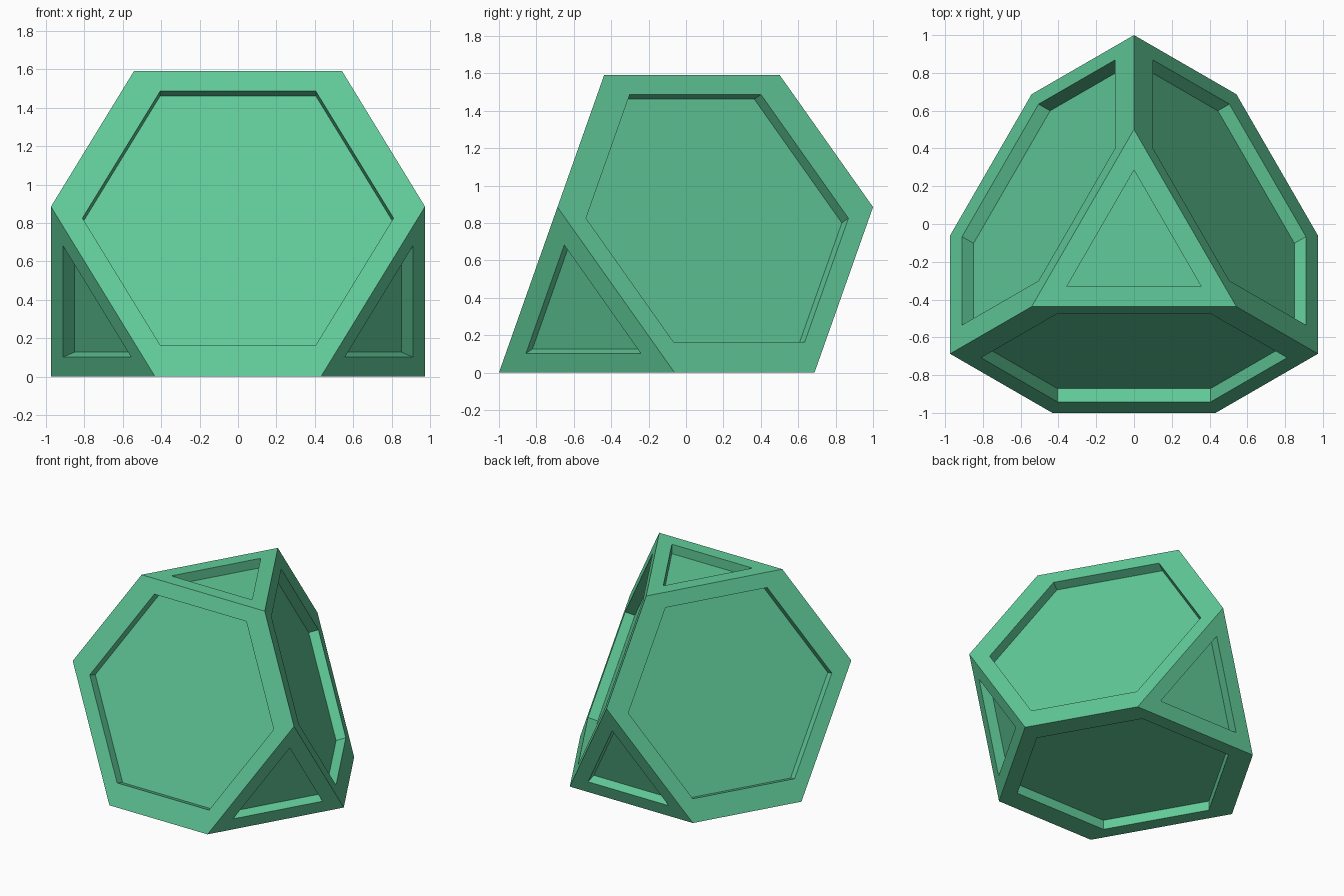
import bpy, bmesh, math
from mathutils import Vector

if "Cube" in bpy.data.objects:
    bpy.data.objects.remove(bpy.data.objects["Cube"])

CUT = 0.3575                      # fraction of each edge removed at a corner
R = 2 / (1.5 - CUT)               # circumradius of the full tetrahedron base
HEIGHT = R * math.sqrt(2)
CY = R / 2 - 1                    # centre line in y
DEPTH = 0.075                     # recess depth
RADIUS = {3: 0.41, 6: 0.81}       # recess radius by number of sides

# Full tetrahedron corners
corners = [Vector((R * math.cos(math.radians(a)), CY + R * math.sin(math.radians(a)), 0))
           for a in (90, 210, 330)]
corners.append(Vector((0, CY, HEIGHT)))

# Truncated tetrahedron: each face is a hexagon, each corner a triangle
bm = bmesh.new()
vert = {(i, j): bm.verts.new(corners[i].lerp(corners[j], CUT))
        for i in range(4) for j in range(4) if i != j}
for k in range(4):
    a, b, c = [i for i in range(4) if i != k]
    bm.faces.new([vert[k, a], vert[k, b], vert[k, c]])
    bm.faces.new([vert[p] for p in ((a, b), (b, a), (b, c), (c, b), (c, a), (a, c))])
bmesh.ops.recalc_face_normals(bm, faces=bm.faces)
bm.normal_update()


def recess(face):
    """Inset a regular polygon in the face and push it straight in."""
    normal = face.normal.copy()
    centre = face.calc_center_median()
    pts = [v.co.copy() for v in face.verts]
    n = len(pts)
    targets = []
    for i, p in enumerate(pts):
        inward = (pts[i - 1] - p).normalized() + (pts[(i + 1) % n] - p).normalized()
        targets.append(centre - inward.normalized() * RADIUS[n])
    bmesh.ops.inset_individual(bm, faces=[face], thickness=0.05, use_even_offset=True)
    for v in face.verts:
        v.co = min(targets, key=lambda t: (t - v.co).length)
    floor = bmesh.ops.extrude_discrete_faces(bm, faces=[face])["faces"][0]
    bmesh.ops.translate(bm, verts=floor.verts, vec=-normal * DEPTH)


# Recessed panel in every face
for f in list(bm.faces):
    recess(f)
bmesh.ops.recalc_face_normals(bm, faces=bm.faces)

mesh = bpy.data.meshes.new("recessed_truncated_tetrahedron")
bm.to_mesh(mesh)
bm.free()
body = bpy.data.objects.new("recessed_truncated_tetrahedron", mesh)
bpy.context.collection.objects.link(body)

# Green material
mat = bpy.data.materials.new("green")
mat.diffuse_color = (0.12, 0.6, 0.32, 1)
mat.use_nodes = True
mat.node_tree.nodes["Principled BSDF"].inputs["Base Color"].default_value = mat.diffuse_color
mesh.materials.append(mat)
